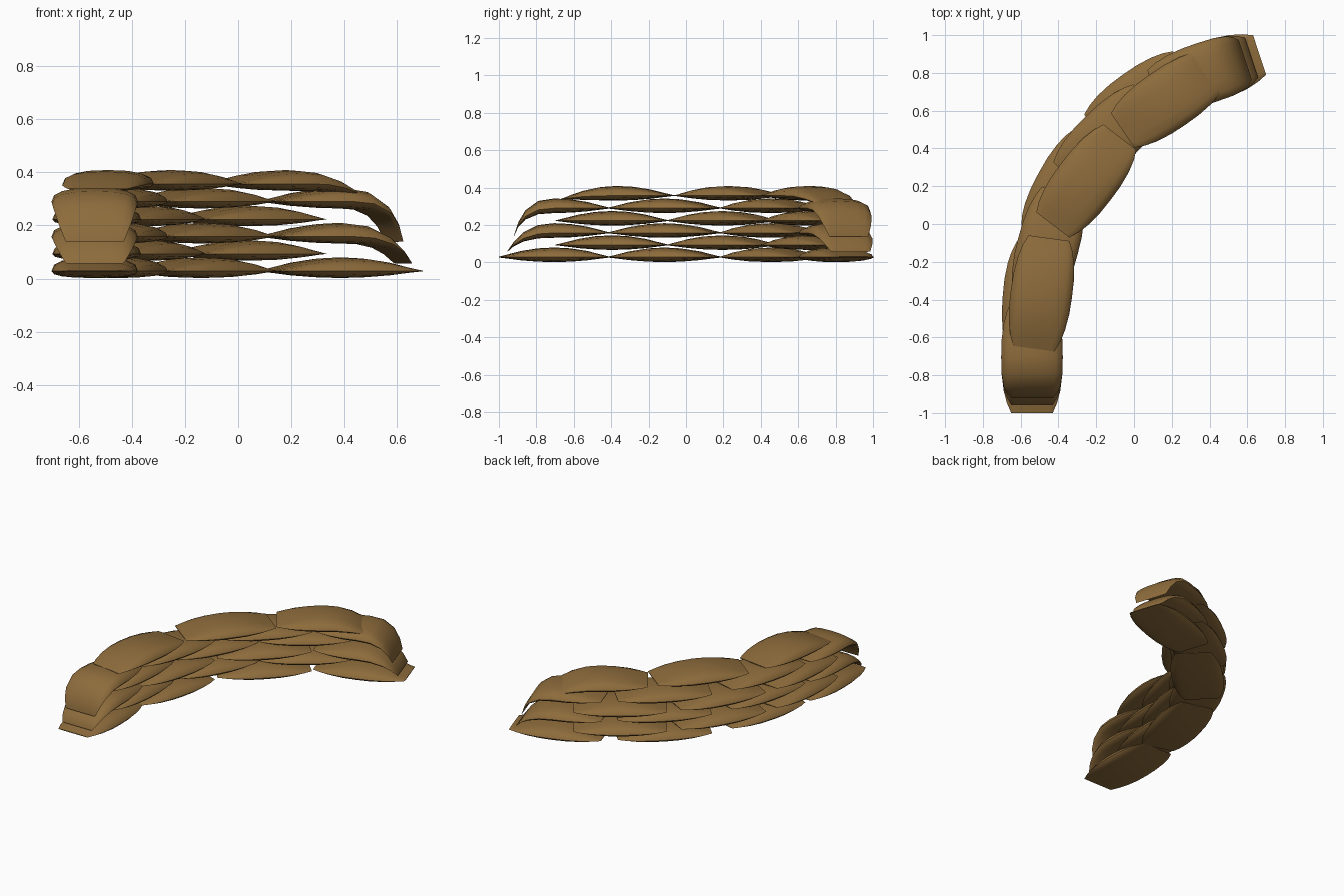
import bpy, bmesh, math
from mathutils import Vector

if "Cube" in bpy.data.objects:
    bpy.data.objects.remove(bpy.data.objects["Cube"])

burlap = bpy.data.materials.new("brown burlap")
burlap.diffuse_color = (0.27, 0.15, 0.045, 1)
burlap.use_nodes = True
burlap.node_tree.nodes["Principled BSDF"].inputs["Base Color"].default_value = burlap.diffuse_color

# Half outline of a bag: position along length, half width, thickness factor
STATIONS = [(-1, .11, .06), (-.82, .133, .32), (-.6, .150, .64), (-.3, .161, .91), (0, .163, 1),
            (.3, .161, .91), (.6, .150, .64), (.82, .133, .32), (1, .11, .06)]
RING = 16
UP, DOWN = .052, .026


def make_bag(name, start, end, z, droop_end=0, drop=0, pull=0):
    """Pillow shaped bag from start to end; droop_end (-1 or 1) bends that tip down."""
    a, b = Vector(start), Vector(end)
    mid, half = (a + b) / 2, (b - a) / 2
    along = half.normalized()
    side = Vector((-along.y, along.x))
    bm = bmesh.new()
    rings = []
    for u, w, t in STATIONS:
        s = max(0, u * droop_end) ** 2.4
        base = mid + half * u - along * droop_end * pull * s
        ring = []
        for i in range(RING):
            ang = 2 * math.pi * i / RING
            c, n = math.cos(ang), math.sin(ang)
            across = math.copysign(abs(c) ** .8, c) * w
            height = math.copysign(abs(n) ** .8, n) * (UP if n > 0 else DOWN) * t
            p = base + side * across
            ring.append(bm.verts.new((p.x, p.y, z + height - drop * s)))
        rings.append(ring)
    for r, q in zip(rings, rings[1:]):
        for i in range(RING):
            j = (i + 1) % RING
            bm.faces.new((r[i], r[j], q[j], q[i]))
    bm.faces.new(rings[0])
    bm.faces.new(rings[-1])
    bmesh.ops.recalc_face_normals(bm, faces=bm.faces)
    me = bpy.data.meshes.new(name)
    bm.to_mesh(me)
    bm.free()
    me.materials.append(burlap)
    ob = bpy.data.objects.new(name, me)
    bpy.context.collection.objects.link(ob)
    bpy.context.view_layer.objects.active = ob
    ob.select_set(True)
    bpy.ops.object.shade_smooth_by_angle(angle=math.radians(50))
    ob.select_set(False)


# Courses of bags along the curve, staggered from layer to layer
FULL = [((-.54, -1), (-.54, -.41)), ((-.53, -.40), (-.38, .17)),
        ((-.35, .25), (.07, .66)), ((.105, .71), (.665, .895))]
STAGGERED = [((-.555, -.69), (-.51, -.10)), ((-.50, -.06), (-.22, .45)),
             ((-.20, .49), (.27, .825))]
TOP = [((-.53, -.66), (-.45, -.075)), ((-.43, -.005), (-.075, .46)),
       ((-.06, .495), (.42, .825))]

# layer: course, height, end drop, end pull-in
LAYERS = [(FULL, .028, 0, 0), (STAGGERED, .093, 0, 0), (FULL, .158, .10, .045),
          (STAGGERED, .223, 0, 0), (FULL, .29, .15, .08), (TOP, .357, 0, 0)]

for k, (course, z, drop, pull) in enumerate(LAYERS):
    for i, (a, b) in enumerate(course):
        end = -1 if i == 0 else (1 if i == len(course) - 1 else 0)
        d = drop
        if course is TOP:
            d = .057 if end == 1 else (.02 if end == -1 else 0)
        make_bag(f"sandbag_layer{k + 1}_{i + 1}", a, b, z, end, d, pull)
